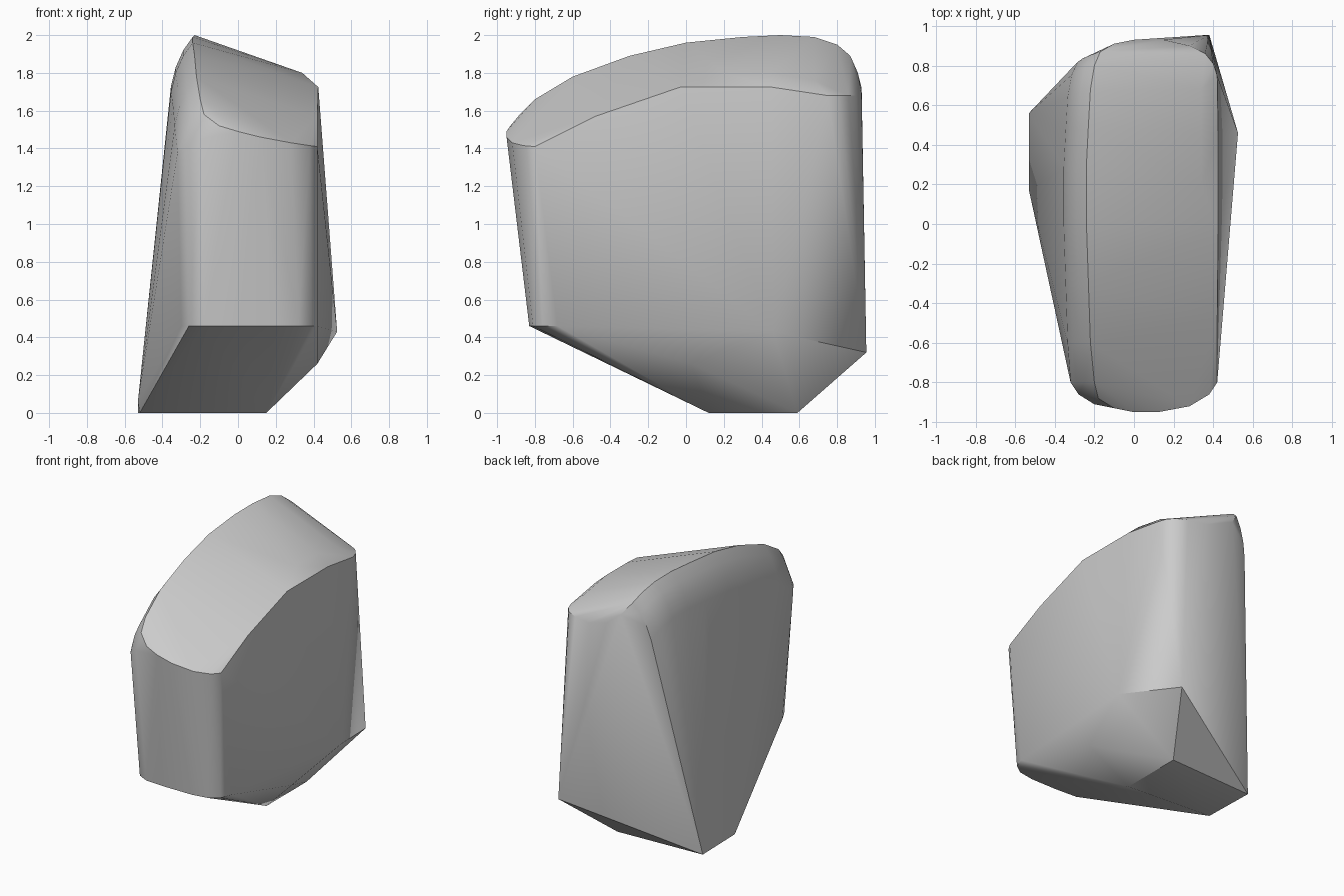
import bpy
import bmesh
import math

# Remove the default cube only
default_cube = bpy.data.objects.get("Cube")
if default_cube:
    bpy.data.objects.remove(default_cube, do_unlink=True)


def make_material(name, colour):
    material = bpy.data.materials.new(name)
    material.use_nodes = True
    material.diffuse_color = colour
    shader = material.node_tree.nodes["Principled BSDF"]
    shader.inputs["Base Color"].default_value = colour
    return material


def at_height(outline, z):
    """Place a flat outline at one height."""
    return [(x, y, z) for x, y in outline]


def convex_object(name, points, material):
    """Wrap a convex skin around the outlines and shade it smoothly."""
    bm = bmesh.new()
    for point in points:
        bm.verts.new(point)
    hull = bmesh.ops.convex_hull(bm, input=bm.verts[:])
    spare = set(hull["geom_interior"]) | set(hull["geom_unused"])
    inner = [item for item in spare if isinstance(item, bmesh.types.BMVert)]
    bmesh.ops.delete(bm, geom=inner, context="VERTS")
    bmesh.ops.recalc_face_normals(bm, faces=bm.faces[:])
    mesh = bpy.data.meshes.new(name)
    bm.to_mesh(mesh)
    bm.free()
    mesh.materials.append(material)
    obj = bpy.data.objects.new(name, mesh)
    bpy.context.collection.objects.link(obj)
    bpy.ops.object.select_all(action="DESELECT")
    obj.select_set(True)
    bpy.context.view_layer.objects.active = obj
    bpy.ops.object.shade_smooth_by_angle(angle=math.radians(30))
    return obj


# Curved crest running from the front, over the top and down the back
crest = [
    (-.1, -.93, 1.52), (-.18, -.88, 1.58), (-.2, -.8, 1.66),
    (-.22, -.6, 1.78), (-.23, -.3, 1.89), (-.24, 0, 1.96),
    (-.24, .3, 1.99), (-.23, .5, 2), (-.22, .68, 1.99),
    (-.2, .8, 1.95), (-.17, .87, 1.89), (-.1, .91, 1.8), (0, .93, 1.72),
]

# Rounded shoulder: lowered copies of the crest, stepping outwards
shoulder = []
for outwards, drop, tighten in ((.05, .07, .98), (.09, .16, .96), (.115, .26, .94)):
    for x, y, z in crest[2:-2]:
        shoulder.append((x - outwards, y * tighten if y > 0 else y, z - drop))

# Front lip and right edge of the sloping top
front_lip = [(0, -.95, 1.49), (.12, -.95, 1.46), (.28, -.92, 1.43), (.38, -.86, 1.415)]
front_corner = [(-.32, -.8, 1.38), (-.28, -.86, 1.4), (-.2, -.91, 1.45)]
side_edge = [(.42, -.8, 1.41), (.42, -.48, 1.57), (.425, -.03, 1.725), (.425, .45, 1.725)]
top_bevel = [(.34, .2, 1.8), (.34, .45, 1.8), (.34, .68, 1.76)]
back_rim = at_height([(.42, .75), (.4, .81), (.36, .86), (.28, .9), (.15, .93)], 1.68)

# Lower edge of the rounded front
front_foot = at_height(
    [(-.3, -.7), (-.26, -.78), (-.18, -.82), (0, -.83),
     (.2, -.83), (.32, -.81), (.39, -.76), (.42, -.68)], .46)

# Faceted underside and lower corners
underside = at_height([(.15, .12), (.15, .59), (-.53, .56), (-.52, .17)], 0)
lower_corners = [(-.53, .17, .06), (.42, .03, .26), (.525, .46, .43), (.38, .955, .32)]

grey = make_material("plain grey", (.6, .6, .6, 1))
convex_object(
    "faceted_block",
    crest + shoulder + front_lip + front_corner + side_edge + top_bevel
    + back_rim + front_foot + underside + lower_corners,
    grey,
)
